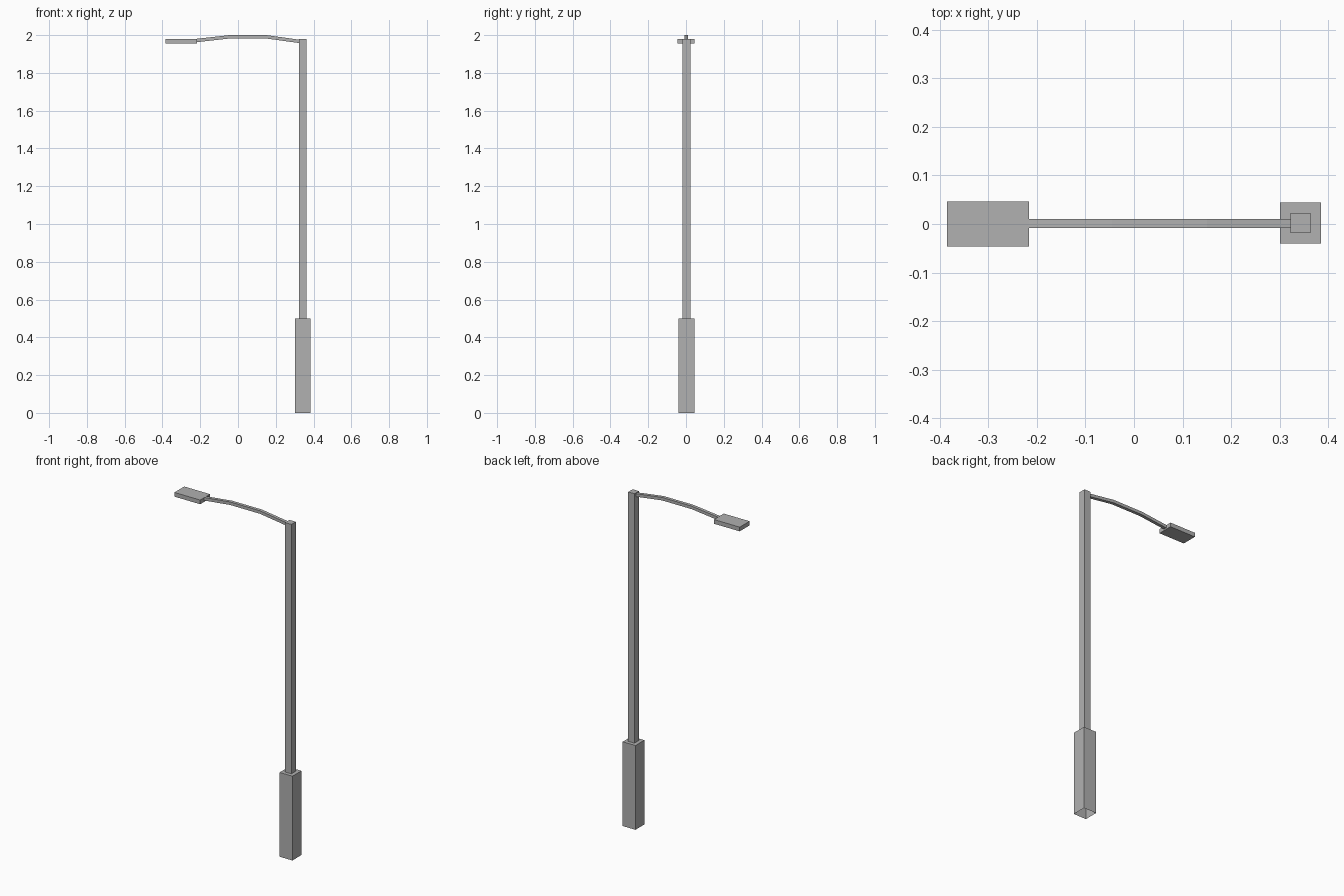
import bpy, bmesh
from mathutils import Vector

if "Cube" in bpy.data.objects:
    bpy.data.objects.remove(bpy.data.objects["Cube"])

# Dark grey paint shared by all parts
paint = bpy.data.materials.new("dark_grey")
paint.diffuse_color = (0.44, 0.44, 0.44, 1)
paint.use_nodes = True
paint.node_tree.nodes["Principled BSDF"].inputs["Base Color"].default_value = paint.diffuse_color


def loft(name, rings, cap_start=True, cap_end=True):
    """Skin a series of four-point rings into a flat-shaded object."""
    bm = bmesh.new()
    loops = [[bm.verts.new(p) for p in ring] for ring in rings]
    for a, b in zip(loops, loops[1:]):
        for i in range(4):
            j = (i + 1) % 4
            bm.faces.new((a[i], a[j], b[j], b[i]))
    if cap_start:
        bm.faces.new(loops[0][::-1])
    if cap_end:
        bm.faces.new(loops[-1])
    mesh = bpy.data.meshes.new(name)
    bm.to_mesh(mesh)
    bm.free()
    mesh.materials.append(paint)
    obj = bpy.data.objects.new(name, mesh)
    bpy.context.collection.objects.link(obj)
    return obj


def square(cx, cy, z, hx, hy):
    """Horizontal rectangle, counter-clockwise from above."""
    return [Vector((cx + sx * hx, cy + sy * hy, z))
            for sx, sy in ((-1, -1), (1, -1), (1, 1), (-1, 1))]


# Wide base stepping in to the slim post, open underneath
PX, PY = 0.343, 0.002
loft("base_and_post",
     [square(PX, PY, z, h, h) for z, h in
      ((0, 0.042), (0.5, 0.042), (0.5, 0.0205), (1.98, 0.0205))],
     cap_start=False)

# Bent arm from post to lamp
AY, H, T = 0.001, 0.0095, 0.009
path = [(-0.216, 1.972), (-0.045, 1.991), (0.15, 1.991), (0.323, 1.967)]
loft("arm",
     [[Vector((x, AY + sy * H, z + sz * T))
       for sy, sz in ((-1, -1), (1, -1), (1, 1), (-1, 1))] for x, z in path])

# Flat lamp head
loft("lamp_head", [square(-0.3005, 0, z, 0.0845, 0.046) for z in (1.955, 1.980)])
